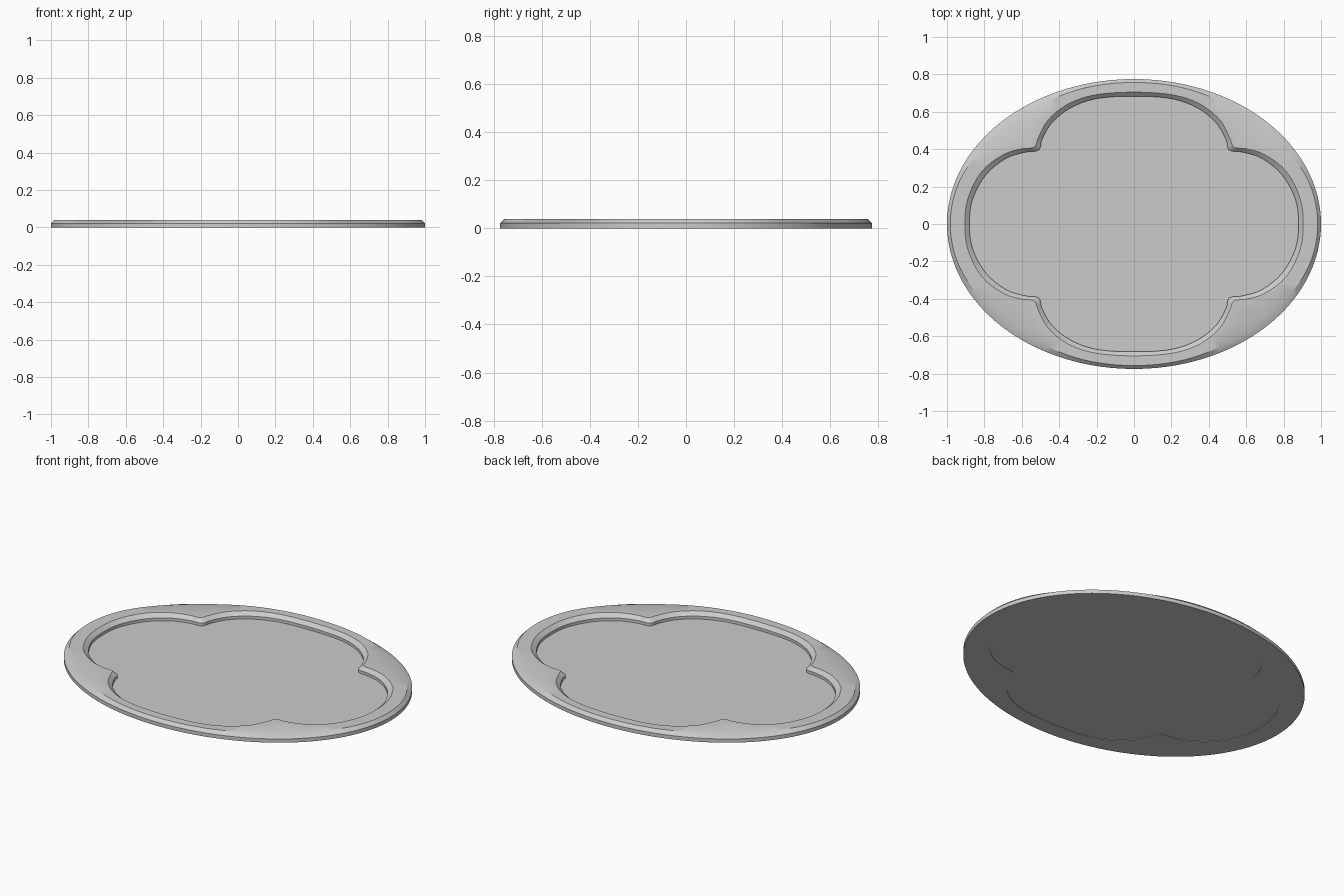
import bpy, bmesh, math
from mathutils import Vector

if "Cube" in bpy.data.objects:
    bpy.data.objects.remove(bpy.data.objects["Cube"])

A, B = 1.0, 0.775
SUB = 4

# quarter outlines of the four-lobed opening (top lip, and lower inner edge)
LIP = [(.905, 0), (.887, .14), (.815, .28), (.70, .37), (.60, .402), (.535, .41),
       (.512, .46), (.46, .555), (.355, .64), (.21, .69), (0, .705)]
EDGE = [(.88, 0), (.862, .135), (.79, .265), (.685, .35), (.585, .383), (.51, .395),
        (.49, .455), (.438, .542), (.34, .62), (.20, .67), (0, .683)]


def full_loop(quarter):
    """Mirror a quarter outline twice, then smooth it with a Catmull-Rom curve."""
    half = quarter + [(-x, y) for x, y in quarter[-2::-1]]
    pts = [Vector(p) for p in half + [(x, -y) for x, y in half[-2:0:-1]]]
    n, out = len(pts), []
    for i in range(n):
        p0, p1, p2, p3 = (pts[(i + k) % n] for k in (-1, 0, 1, 2))
        for s in range(SUB):
            t = s / SUB
            out.append(0.5 * (2 * p1 + (p2 - p0) * t + (2 * p0 - 5 * p1 + 4 * p2 - p3) * t * t
                              + (3 * p1 - p0 - 3 * p2 + p3) * t ** 3))
    return out


def finish(bm, name):
    bmesh.ops.recalc_face_normals(bm, faces=bm.faces)
    me = bpy.data.meshes.new(name)
    bm.to_mesh(me)
    bm.free()
    ob = bpy.data.objects.new(name, me)
    bpy.context.collection.objects.link(ob)
    bpy.ops.object.select_all(action='DESELECT')
    ob.select_set(True)
    bpy.context.view_layer.objects.active = ob
    bpy.ops.object.shade_smooth_by_angle(angle=math.radians(30))
    return ob


lip, edge = full_loop(LIP), full_loop(EDGE)
angles = [math.atan2(p.y / B, p.x / A) for p in lip]
rim = [Vector((A * math.cos(t), B * math.sin(t))) for t in angles]
# chamfer is wider on the diagonals
crest = []
for t in angles:
    normal = Vector((math.cos(t) / A, math.sin(t) / B)).normalized()
    width = 0.018 + 0.025 * math.sin(2 * t) ** 4
    crest.append(Vector((A * math.cos(t), B * math.sin(t))) - normal * width)

# oval frame: closed cross-section swept as rings
bm = bmesh.new()
section = [(rim, 0), (rim, .022), (crest, .04), (lip, .04), (edge, .02), (edge, 0)]
rings = [[bm.verts.new((p.x, p.y, z)) for p in loop] for loop, z in section]
for k, ring in enumerate(rings):
    nxt = rings[(k + 1) % len(rings)]
    for i in range(len(ring)):
        j = (i + 1) % len(ring)
        bm.faces.new((ring[i], ring[j], nxt[j], nxt[i]))
finish(bm, "oval_frame")

# thin panel closing the opening near the bottom
bm = bmesh.new()
bm.faces.new([bm.verts.new((p.x, p.y, 0.003)) for p in edge])
finish(bm, "inner_panel")
